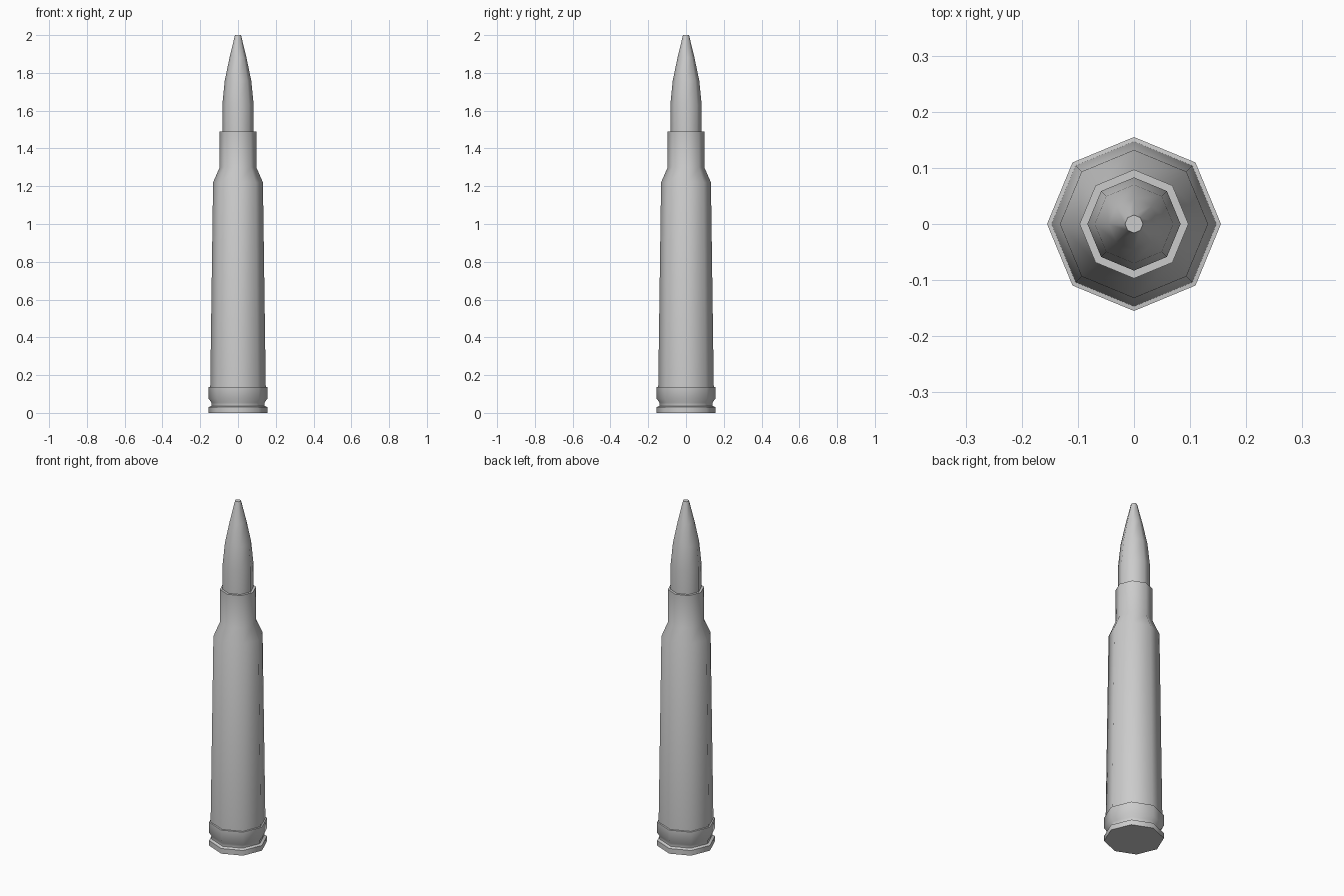
import bpy, bmesh, math

if "Cube" in bpy.data.objects:
    bpy.data.objects.remove(bpy.data.objects["Cube"])

SIDES = 8


def lathe(name, profile):
    """Revolve (radius, z) points into a closed eight-sided solid."""
    bm = bmesh.new()
    rings = []
    for r, z in profile:
        rings.append([bm.verts.new((r * math.cos(2 * math.pi * i / SIDES),
                                    r * math.sin(2 * math.pi * i / SIDES), z))
                      for i in range(SIDES)])
    for a, b in zip(rings, rings[1:]):
        for i in range(SIDES):
            j = (i + 1) % SIDES
            bm.faces.new((a[i], a[j], b[j], b[i]))
    bm.faces.new(rings[0][::-1])
    bm.faces.new(rings[-1])
    mesh = bpy.data.meshes.new(name)
    bm.to_mesh(mesh)
    bm.free()
    obj = bpy.data.objects.new(name, mesh)
    bpy.context.collection.objects.link(obj)
    # smooth around the sides, sharp at the caps and steps
    bpy.ops.object.select_all(action='DESELECT')
    obj.select_set(True)
    bpy.context.view_layer.objects.active = obj
    bpy.ops.object.shade_smooth_by_angle(angle=math.radians(55))
    return obj


# casing: rim, groove, belt, tapered body, shoulder and neck
lathe("casing", [
    (0.155, 0.0), (0.155, 0.03), (0.141, 0.037), (0.141, 0.055),
    (0.155, 0.075), (0.155, 0.137), (0.147, 0.138),
    (0.132, 1.22), (0.097, 1.30), (0.097, 1.49)])

# pointed tip seated in the neck
lathe("pointed_tip", [
    (0.083, 1.47), (0.083, 1.63), (0.07, 1.76),
    (0.045, 1.88), (0.016, 2.0)])
